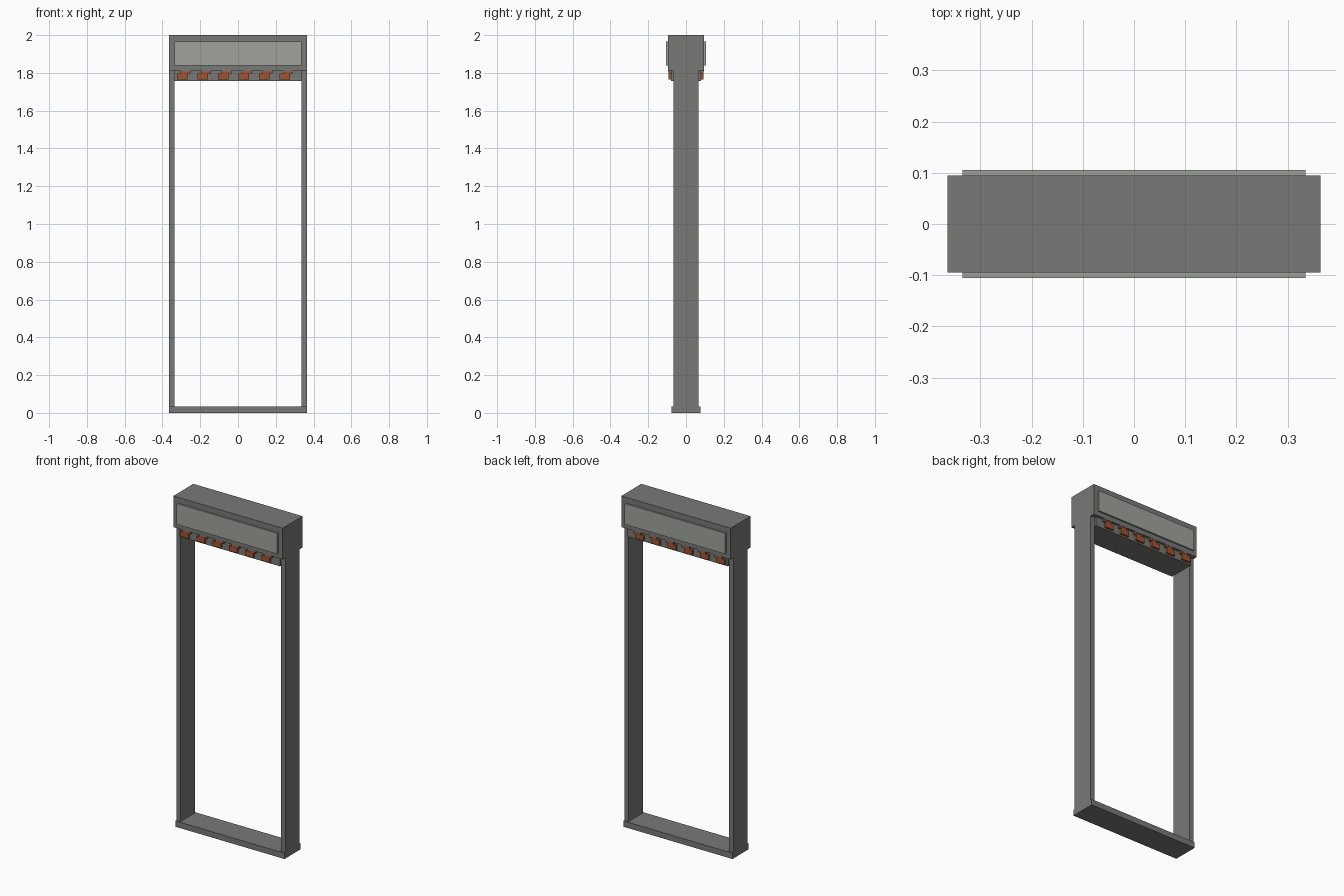
import bpy, bmesh

if "Cube" in bpy.data.objects:
    bpy.data.objects.remove(bpy.data.objects["Cube"])


def material(name, *rgb):
    mat = bpy.data.materials.new(name)
    mat.diffuse_color = (*rgb, 1)
    mat.use_nodes = True
    mat.node_tree.nodes["Principled BSDF"].inputs["Base Color"].default_value = mat.diffuse_color
    return mat


orange = material("burnt_orange", 0.36, 0.085, 0.03)
dark = material("dark_grey", 0.19, 0.19, 0.18)
pale = material("pale_grey", 0.35, 0.37, 0.33)


def prism(name, profile, y0, y1, mat):
    """Extrude an x-z outline from y0 to y1."""
    bm = bmesh.new()
    face = bm.faces.new([bm.verts.new((x, y0, z)) for x, z in profile])
    ext = bmesh.ops.extrude_face_region(bm, geom=[face])
    moved = [v for v in ext["geom"] if isinstance(v, bmesh.types.BMVert)]
    bmesh.ops.translate(bm, verts=moved, vec=(0, y1 - y0, 0))
    bmesh.ops.recalc_face_normals(bm, faces=bm.faces)
    me = bpy.data.meshes.new(name)
    bm.to_mesh(me)
    bm.free()
    me.materials.append(mat)
    ob = bpy.data.objects.new(name, me)
    bpy.context.collection.objects.link(ob)
    return ob


def box(name, x0, x1, y0, y1, z0, z1, mat=dark):
    return prism(name, [(x0, z0), (x1, z0), (x1, z1), (x0, z1)], y0, y1, mat)


W, IN, HEAD = 0.364, 0.335, 1.812

# Frame: sill, two posts, lintel and overhanging head box
box("sill", -W, W, -0.077, 0.077, 0, 0.035)
for side, s in (("left", -1), ("right", 1)):
    xs = sorted((s * IN, s * W))
    box(side + "_post", *xs, -0.067, 0.067, 0.035, HEAD)
box("lintel", -IN, IN, -0.08, 0.08, 1.757, HEAD)
box("head_box", -W, W, -0.095, 0.095, HEAD, 2.0)

# Both faces: raised sign panel and a row of stepped ornaments
for side, s in (("front", -1), ("back", 1)):
    box(side + "_panel", -IN, IN, s * 0.095, s * 0.105, 1.84, 1.965, pale)
    for i in range(6):
        x = -0.322 + i * 0.1085
        step = [(0, 1.766), (0.055, 1.766), (0.055, 1.797), (0.07, 1.797),
                (0.07, 1.807), (0.018, 1.807), (0.018, 1.797), (0, 1.797)]
        prism(f"{side}_ornament_{i + 1}", [(x + a, z) for a, z in step],
              s * 0.08, s * 0.092, orange)
        # Grey tab that hangs from the head above each ornament
        box(f"{side}_tab_{i + 1}", x + 0.018, x + 0.07,
            s * 0.08, s * 0.094, 1.807, HEAD)
